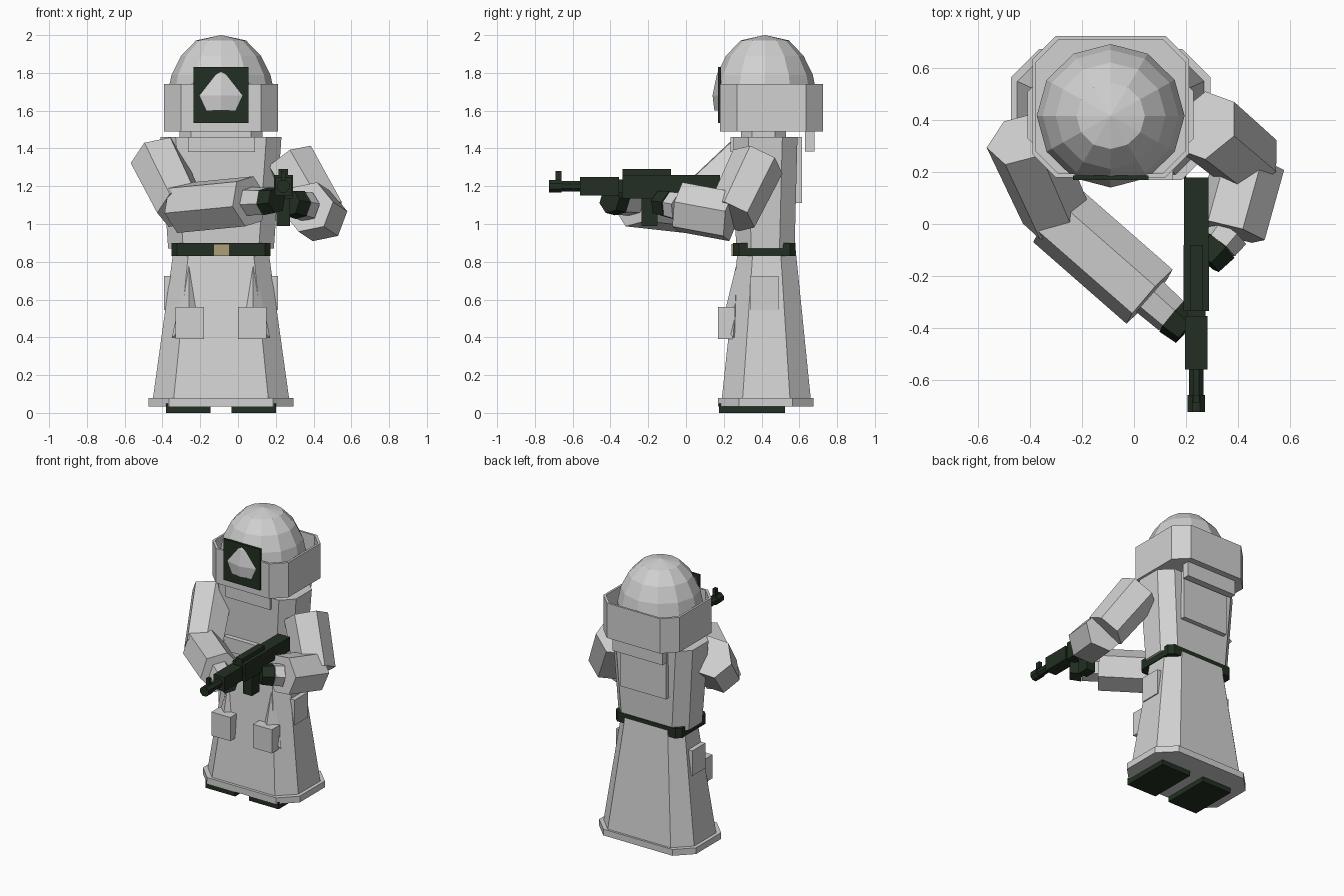
import bpy, bmesh, math
from mathutils import Vector

cube = bpy.data.objects.get("Cube")
if cube:
    bpy.data.objects.remove(cube, do_unlink=True)

CX = -0.09  # body centre line


def material(name, rgb):
    m = bpy.data.materials.new(name)
    m.use_nodes = True
    m.diffuse_color = (*rgb, 1)
    bsdf = next(n for n in m.node_tree.nodes if n.type == 'BSDF_PRINCIPLED')
    bsdf.inputs["Base Color"].default_value = (*rgb, 1)
    return m


CLOTH = material("pale grey cloth", (0.64, 0.64, 0.64))
DARK = material("dark green", (0.016, 0.028, 0.016))
BRASS = material("dull brass", (0.42, 0.35, 0.18))


def finish(name, bm, mat):
    bmesh.ops.recalc_face_normals(bm, faces=bm.faces)
    me = bpy.data.meshes.new(name)
    bm.to_mesh(me)
    bm.free()
    me.materials.append(mat)
    ob = bpy.data.objects.new(name, me)
    bpy.context.collection.objects.link(ob)
    return ob


def loft(name, rings, mat, cap=True):
    """Skin a stack of equal-length point rings."""
    bm = bmesh.new()
    loops = [[bm.verts.new(p) for p in ring] for ring in rings]
    n = len(loops[0])
    for a, b in zip(loops, loops[1:]):
        for i in range(n):
            j = (i + 1) % n
            bm.faces.new((a[i], a[j], b[j], b[i]))
    if cap:
        bm.faces.new(loops[0])
        bm.faces.new(loops[-1])
    return finish(name, bm, mat)


def octagon(z, hx, y0, y1, c):
    pts = [(-hx, y0 + c), (-hx + c, y0), (hx - c, y0), (hx, y0 + c),
           (hx, y1 - c), (hx - c, y1), (-hx + c, y1), (-hx, y1 - c)]
    return [(CX + x, y, z) for x, y in pts]


def box(name, x, y, z, mat=CLOTH):
    rings = [[(x[0], y[0], h), (x[1], y[0], h), (x[1], y[1], h), (x[0], y[1], h)] for h in z]
    return loft(name, rings, mat)


def tube(name, a, b, r0, r1, mat=CLOTH, n=6, roll=0.0):
    a, b = Vector(a), Vector(b)
    q = (b - a).to_track_quat('Z', 'Y')
    rings = []
    for p, r in ((a, r0), (b, r1)):
        rings.append([p + q @ Vector((r * math.cos(roll + math.tau * i / n),
                                      r * math.sin(roll + math.tau * i / n), 0)) for i in range(n)])
    return loft(name, rings, mat)


# Robe: hem, flared skirt, torso and neck
loft("skirt_hem", [octagon(0.035, 0.385, 0.17, 0.675, 0.11),
                   octagon(0.08, 0.385, 0.17, 0.675, 0.11)], CLOTH)
loft("skirt", [octagon(0.08, 0.36, 0.19, 0.66, 0.11),
               octagon(0.87, 0.25, 0.275, 0.58, 0.08)], CLOTH)
loft("torso", [octagon(0.87, 0.28, 0.265, 0.575, 0.08),
               octagon(1.46, 0.32, 0.25, 0.59, 0.08)], CLOTH)
loft("neck", [octagon(1.45, 0.22, 0.29, 0.53, 0.06),
              octagon(1.51, 0.22, 0.29, 0.53, 0.06)], CLOTH)
box("collar_panel", (-0.265, 0.09), (0.235, 0.3), (1.38, 1.46))
box("chest_pouch", (-0.27, 0.05), (0.225, 0.3), (1.0, 1.1))

# Belt and buckle
loft("belt", [octagon(0.83, 0.262, 0.25, 0.58, 0.03),
              octagon(0.9, 0.262, 0.25, 0.58, 0.03)], DARK)
box("buckle", (-0.13, -0.045), (0.242, 0.26), (0.83, 0.895), BRASS)

# Back panel and hood flap
box("back_panel", (-0.27, 0.09), (0.56, 0.615), (1.11, 1.46))
box("back_flap", (-0.29, 0.11), (0.63, 0.68), (1.385, 1.5))

# Mirrored pouches, skirt folds and boot soles
for s, side in ((-1, "right"), (1, "left")):
    def span(inner, outer):
        return sorted((CX + s * inner, CX + s * outer))
    box(side + "_hip_pouch", span(0.2, 0.303), (0.34, 0.49), (0.545, 0.725))
    box(side + "_front_pouch", span(0.09, 0.24), (0.17, 0.26), (0.39, 0.56))
    box(side + "_boot", span(0.055, 0.29), (0.175, 0.525), (0, 0.05), DARK)
    bm = bmesh.new()
    x = CX + s * 0.17
    for p in ((x, 0.275, 0.82), (x - 0.09, 0.25, 0.4), (x + 0.09, 0.25, 0.4),
              (x, 0.19, 0.47), (x, 0.32, 0.4)):
        bm.verts.new(p)
    bmesh.ops.convex_hull(bm, input=bm.verts)
    finish(side + "_skirt_fold", bm, CLOTH)

# Hood: open octagonal collar around a faceted dome
loft("hood", [octagon(1.49, 0.302, 0.18, 0.725, 0.09),
              octagon(1.74, 0.302, 0.18, 0.725, 0.09),
              octagon(1.74, 0.287, 0.195, 0.71, 0.085),
              octagon(1.62, 0.287, 0.195, 0.71, 0.085)], CLOTH)
dome = []
for r, z in ((0.275, 1.6), (0.285, 1.68), (0.262, 1.79), (0.212, 1.89), (0.132, 1.972), (0.002, 2.0)):
    dome.append([(CX + r * math.sin(math.tau * i / 12), 0.417 - 0.97 * r * math.cos(math.tau * i / 12), z)
                 for i in range(12)])
loft("hood_dome", dome, CLOTH)
box("visor_frame", (-0.235, 0.055), (0.17, 0.186), (1.535, 1.83), DARK)

# Arms: shoulder, elbow, wrist, cuff end, fingertips
arms = {
    "right": [(-0.43, 0.33, 1.35), (-0.3, 0.035, 1.085), (0.06, -0.28, 1.12),
              (0.145, -0.355, 1.12), (0.205, -0.405, 1.125)],
    "left": [(0.275, 0.38, 1.33), (0.445, 0.24, 1.04), (0.37, -0.03, 1.09),
             (0.33, -0.08, 1.1), (0.275, -0.14, 1.11)],
}
for side, (shoulder, elbow, wrist, cuff, tip) in arms.items():
    tube(side + "_upper_arm", shoulder, elbow, 0.145, 0.135, roll=0.25)
    tube(side + "_forearm", elbow, wrist, 0.14, 0.14, roll=0.2)
    tube(side + "_cuff", wrist, cuff, 0.08, 0.075, roll=0.2)
    tube(side + "_glove", cuff, tip, 0.078, 0.07, DARK, roll=0.2)

# Rifle
GX = 0.24
for name, w, y, z in (
        ("receiver", 0.05, (-0.335, -0.08), (1.135, 1.26)),
        ("receiver_top", 0.025, (-0.335, -0.08), (1.26, 1.29)),
        ("stock", 0.047, (-0.08, 0.18), (1.16, 1.26)),
        ("handguard", 0.043, (-0.56, -0.355), (1.15, 1.25)),
        ("handguard_joint", 0.035, (-0.355, -0.335), (1.165, 1.235)),
        ("magazine", 0.035, (-0.235, -0.15), (0.99, 1.14)),
        ("front_sight", 0.012, (-0.69, -0.66), (1.2, 1.28))):
    box("rifle_" + name, (GX - w, GX + w), y, z, DARK)
tube("rifle_barrel", (GX, -0.56, 1.2), (GX, -0.67, 1.2), 0.03, 0.03, DARK, n=8, roll=math.pi / 8)
tube("rifle_muzzle", (GX, -0.66, 1.2), (GX, -0.725, 1.2), 0.036, 0.036, DARK, n=8, roll=math.pi / 8)
